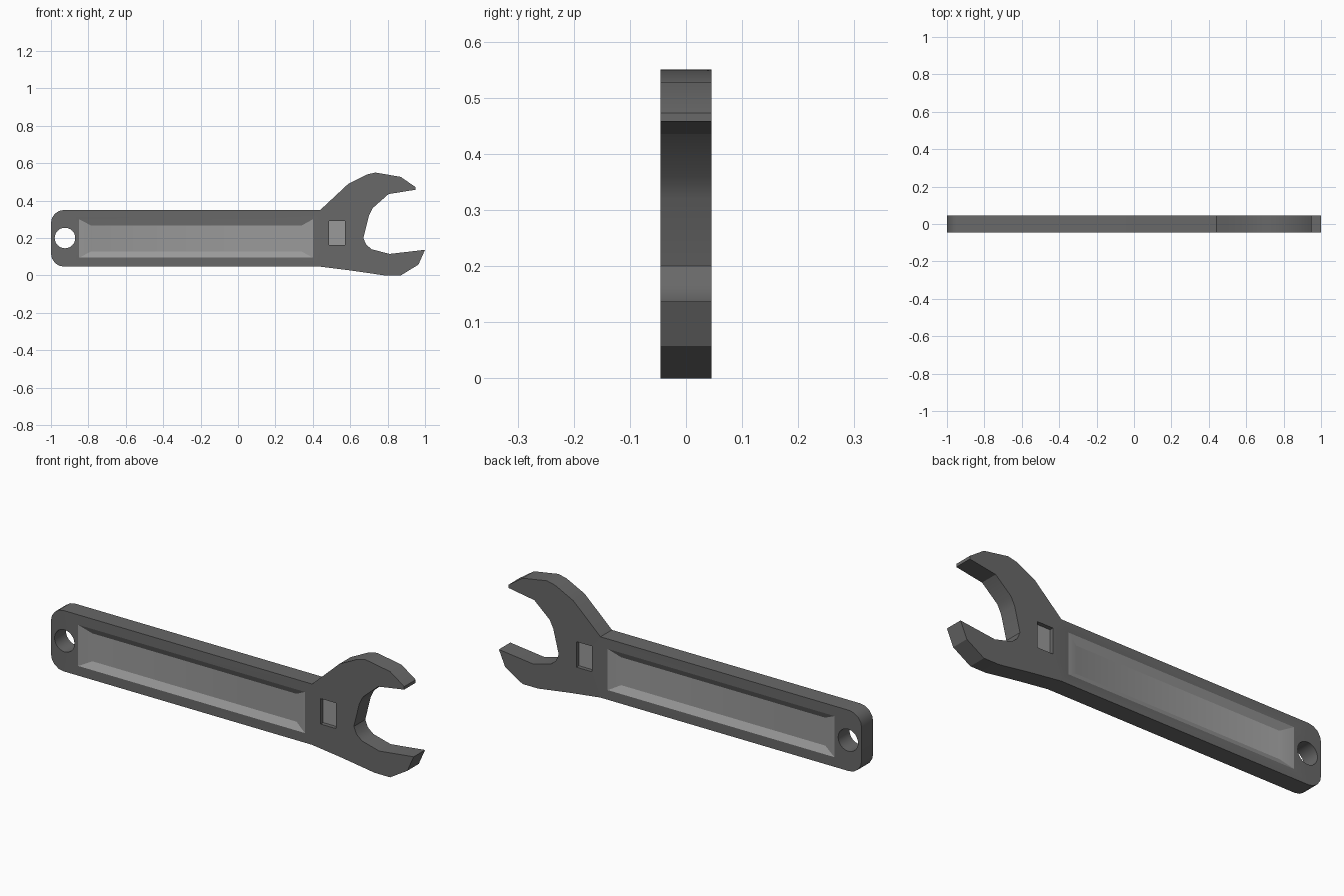
import bpy, bmesh, math

if "Cube" in bpy.data.objects:
    bpy.data.objects.remove(bpy.data.objects["Cube"])

T = 0.045        # half thickness
DEPTH = 0.02     # pocket depth


def arc(cx, cz, r, a0, a1, n):
    return [(cx + r * math.cos(math.radians(a0 + (a1 - a0) * i / n)),
             cz + r * math.sin(math.radians(a0 + (a1 - a0) * i / n))) for i in range(n + 1)]


def rect(x0, x1, z0, z1):
    return [(x0, z0), (x1, z0), (x1, z1), (x0, z1)]


def material(name, grey):
    m = bpy.data.materials.new(name)
    m.diffuse_color = (grey, grey, grey, 1)
    m.use_nodes = True
    m.node_tree.nodes["Principled BSDF"].inputs["Base Color"].default_value = m.diffuse_color
    return m


# Open-ended head, then the rounded handle end
head = [(0.44, 0.047), (0.60, 0.027), (0.785, 0.0), (0.87, 0.0), (0.965, 0.058),
        (1.0, 0.137), (0.81, 0.115), (0.715, 0.14), (0.685, 0.165), (0.67, 0.2),
        (0.70, 0.32), (0.72, 0.36), (0.805, 0.435), (0.948, 0.458), (0.948, 0.473),
        (0.87, 0.527), (0.735, 0.55), (0.69, 0.54), (0.59, 0.49), (0.44, 0.35)]
outline = head + arc(-0.93, 0.28, 0.07, 90, 180, 4) + arc(-0.93, 0.117, 0.07, 180, 270, 4)
hang_hole = arc(-0.925, 0.2, 0.055, 0, 360, 24)[:-1]
grip = rect(-0.85, 0.40, 0.095, 0.30)
grip_floor = rect(-0.785, 0.34, 0.128, 0.267)
window = rect(0.487, 0.573, 0.163, 0.29)

bm = bmesh.new()


def ring(points, y):
    return [bm.verts.new((x, y, z)) for x, z in points]


def bridge(a, b, mat=0):
    n = len(a)
    for i in range(n):
        j = (i + 1) % n
        bm.faces.new((a[i], a[j], b[j], b[i])).material_index = mat


sides = []
for s in (-1, 1):
    # Flat face pierced by the hole and the two pockets
    loops = [ring(p, s * T) for p in (outline, hang_hole, grip, window)]
    edges = [bm.edges.new((lp[i], lp[(i + 1) % len(lp)])) for lp in loops for i in range(len(lp))]
    bmesh.ops.triangle_fill(bm, edges=edges, use_beauty=True, normal=(0, s, 0))
    # Sloped grip pocket and straight-walled window pocket
    for lp, floor, wall_mat in ((loops[2], grip_floor, 1), (loops[3], window, 0)):
        low = ring(floor, s * (T - DEPTH))
        bridge(lp, low, wall_mat)
        bm.faces.new(low).material_index = 1
    sides.append(loops)

# Rim and through-hole walls
for k in (0, 1):
    bridge(sides[0][k], sides[1][k])

bmesh.ops.recalc_face_normals(bm, faces=bm.faces[:])
mesh = bpy.data.meshes.new("wrench")
bm.to_mesh(mesh)
bm.free()
mesh.materials.append(material("dark_steel", 0.14))
mesh.materials.append(material("pocket_steel", 0.32))
wrench = bpy.data.objects.new("wrench", mesh)
bpy.context.collection.objects.link(wrench)

bpy.context.view_layer.objects.active = wrench
wrench.select_set(True)
bpy.ops.object.shade_smooth_by_angle(angle=math.radians(30))
